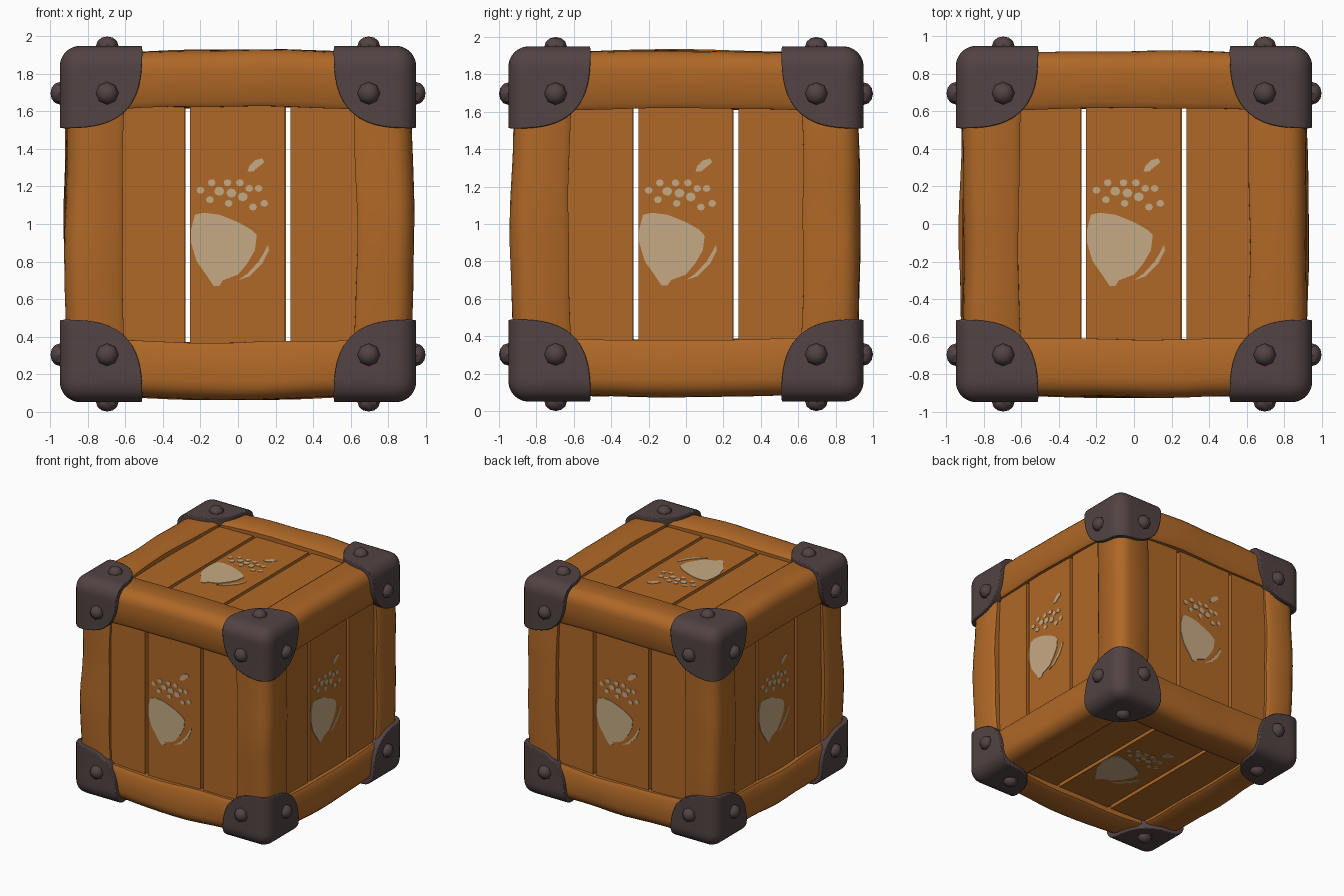
import bpy, bmesh, math, random
from mathutils import Matrix, Vector, noise

random.seed(4)
if "Cube" in bpy.data.objects:
    bpy.data.objects.remove(bpy.data.objects["Cube"])

CENTRE = Vector((0, 0, 1))
X, Y, Z = Vector((1, 0, 0)), Vector((0, 1, 0)), Vector((0, 0, 1))


def material(name, rgb):
    m = bpy.data.materials.new(name)
    m.use_nodes = True
    m.diffuse_color = (*rgb, 1)
    bsdf = m.node_tree.nodes["Principled BSDF"]
    bsdf.inputs["Base Color"].default_value = (*rgb, 1)
    bsdf.inputs["Roughness"].default_value = 0.8
    return m


WOOD = material("warm_wood", (0.43, 0.138, 0.02))
IRON = material("dark_iron", (0.085, 0.056, 0.056))
PAINT = material("cream_paint", (0.56, 0.40, 0.23))


def finish(name, bm, mat, smooth=None, bevel=0):
    """Turn a bmesh into a named object around the crate centre."""
    bmesh.ops.recalc_face_normals(bm, faces=bm.faces)
    mesh = bpy.data.meshes.new(name)
    bm.to_mesh(mesh)
    bm.free()
    mesh.materials.append(mat)
    ob = bpy.data.objects.new(name, mesh)
    bpy.context.collection.objects.link(ob)
    ob.location = CENTRE
    if bevel:
        mod = ob.modifiers.new("soft_edges", 'BEVEL')
        mod.width, mod.segments = bevel, 2
        mod.limit_method = 'ANGLE'
        mod.angle_limit = math.radians(50)
    if smooth:
        bpy.ops.object.select_all(action='DESELECT')
        ob.select_set(True)
        bpy.context.view_layer.objects.active = ob
        bpy.ops.object.shade_smooth_by_angle(angle=math.radians(smooth))
    return ob


# Beams: a rounded square profile swept along each edge, bowed outward
INNER, OUTER, REACH, ROUND = 0.6, 0.905, 0.86, 0.1


def beam_profile():
    pts = [(INNER, INNER), (OUTER - 0.02, INNER), (OUTER, INNER + 0.03)]
    mid = OUTER - ROUND
    for i in range(6):
        a = math.pi / 2 * i / 5
        pts.append((mid + ROUND * math.cos(a), mid + ROUND * math.sin(a)))
    return pts + [(INNER + 0.03, OUTER), (INNER, OUTER - 0.02)]


def beam(name, a, b, along):
    bm = bmesh.new()
    rings, steps = [], 14
    bow_a, bow_b = random.uniform(0.01, 0.035), random.uniform(0.01, 0.035)
    seed = Vector([random.uniform(0, 50) for _ in range(3)])
    for i in range(steps + 1):
        t = 2 * i / steps - 1
        swell = 1 - t * t
        ring = []
        for p, q in beam_profile():
            dent = noise.noise(seed + Vector((p * 3, q * 3, t * 2))) * 0.014 * swell
            ring.append(bm.verts.new(a * (p + bow_a * swell + dent)
                                     + b * (q + bow_b * swell + dent)
                                     + along * (t * REACH)))
        rings.append(ring)
    for r, s in zip(rings, rings[1:]):
        for j in range(len(r)):
            k = (j + 1) % len(r)
            bm.faces.new((r[j], r[k], s[k], s[j]))
    bm.faces.new(rings[0])
    bm.faces.new(rings[-1])
    finish(name, bm, WOOD, smooth=50)


SIGNS = (-1, 1)
for s in SIGNS:
    for t in SIGNS:
        tag = f"{'front' if s < 0 else 'back'}_{'right' if t < 0 else 'left'}"
        beam("post_" + tag, X * t, Y * s, Z)
        level = 'bottom' if t < 0 else 'top'
        beam(f"rail_{'front' if s < 0 else 'back'}_{level}", Y * s, Z * t, X)
        beam(f"rail_{'right' if s < 0 else 'left'}_{level}", X * s, Z * t, Y)

# Corner caps: a cube grid with its inner end swollen and outer edges rounded
CAP_OUTER, CAP_SIZE, CAP_ROUND = 0.95, 0.44, 0.11


def corner_cap(name, sx, sy, sz):
    bm = bmesh.new()
    bmesh.ops.create_cube(bm, size=1)
    bmesh.ops.subdivide_edges(bm, edges=bm.edges, cuts=11, use_grid_fill=True)
    for v in bm.verts:
        p = v.co + Vector((0.5, 0.5, 0.5))
        norm = sum(c ** 3 for c in p) ** (1 / 3)
        if norm:
            p *= max(p) / norm
        p *= CAP_SIZE
        core = Vector([max(c, CAP_ROUND) for c in p])
        d = p - core
        if d.length > CAP_ROUND:
            p = core + d.normalized() * CAP_ROUND
        v.co = [s * (CAP_OUTER - c) for s, c in zip((sx, sy, sz), p)]
    finish(name, bm, IRON, smooth=60, bevel=0.012)


# Rivets: one low dome on each outer side of a cap
RIVET_PLACE, RIVET_RADIUS = 0.697, 0.06


def rivet(name, signs, axis):
    bm = bmesh.new()
    bmesh.ops.create_uvsphere(bm, u_segments=8, v_segments=6, radius=RIVET_RADIUS)
    side = Vector([s * (i == axis) for i, s in enumerate(signs)])
    turn = side.to_track_quat('Z', 'Y').to_matrix()
    place = Vector([s * (CAP_OUTER if i == axis else RIVET_PLACE)
                    for i, s in enumerate(signs)])
    for v in bm.verts:
        v.co.z *= 0.83
        v.co = turn @ v.co + place
    finish(name, bm, IRON, smooth=40)


for sx in SIGNS:
    for sy in SIGNS:
        for sz in SIGNS:
            tag = (f"{'bottom' if sz < 0 else 'top'}_{'front' if sy < 0 else 'back'}_"
                   f"{'right' if sx < 0 else 'left'}")
            corner_cap("corner_cap_" + tag, sx, sy, sz)
            for axis, label in enumerate(("side", "face", "end")):
                rivet(f"rivet_{tag}_{label}", (sx, sy, sz), axis)

# Panels: three planks per side with open gaps, and a painted acorn
PANEL, THICK, EDGE = 0.875, 0.06, 0.64
PLANKS = {"right": (-EDGE, -0.285), "middle": (-0.255, 0.25), "left": (0.28, EDGE)}
NUT = [(-.23, .05), (-.18, .06), (-.1, .05), (0, .01), (.07, -.03), (.1, -.06),
       (.09, -.14), (.05, -.21), (0, -.27), (-.08, -.3), (-.1, -.33),
       (-.13, -.33), (-.17, -.27), (-.22, -.2), (-.25, -.1), (-.25, -.03)]
SHINE = [(.16, -.11), (.165, -.14), (.13, -.21), (.06, -.28), (0, -.3),
         (.05, -.265), (.11, -.2), (.14, -.15)]
STEM = [(.05, .28), (.08, .28), (.14, .33), (.13, .35), (.09, .34), (.06, .31)]
SCALES = [(-.14, .22), (-.056, .22), (.01, .22), (.06, .19), (.11, .19),
          (-.2, .18), (-.1, .175), (-.035, .165), (.025, .145), (-.15, .13),
          (-.05, .11), (.08, .09), (.14, .11)]


def panel(side, u, v, n):
    frame = Matrix((u, v, n)).transposed()
    for label, (lo, hi) in PLANKS.items():
        bm = bmesh.new()
        bmesh.ops.create_cube(bm, size=1)
        for w in bm.verts:
            w.co = frame @ Vector(((lo + hi) / 2 + w.co.x * (hi - lo),
                                   w.co.y * 2 * EDGE,
                                   PANEL + (w.co.z - 0.5) * THICK))
        finish(f"plank_{side}_{label}", bm, WOOD)
    # Painted acorn: thin plates just above the middle plank
    shapes = [NUT, SHINE, STEM]
    for i, (cx, cy) in enumerate(SCALES):
        r = 0.027 if 5 < i < 9 else 0.021
        shapes.append([(cx + r * math.cos(k * math.pi / 4),
                        cy + r * 0.9 * math.sin(k * math.pi / 4)) for k in range(8)])
    bm = bmesh.new()
    for shape in shapes:
        low = [bm.verts.new(frame @ Vector((*p, PANEL - 0.002))) for p in shape]
        face = bm.faces.new(low)
        top = bmesh.ops.extrude_face_region(bm, geom=[face])["geom"]
        for w in top:
            if isinstance(w, bmesh.types.BMVert):
                w.co += n * 0.006
    finish(f"painted_acorn_{side}", bm, PAINT)


panel("front", X, Z, -Y)
panel("left", Y, Z, X)
panel("back", -X, Z, Y)
panel("right", -Y, Z, -X)
panel("top", X, Y, Z)
panel("bottom", -X, Y, -Z)
